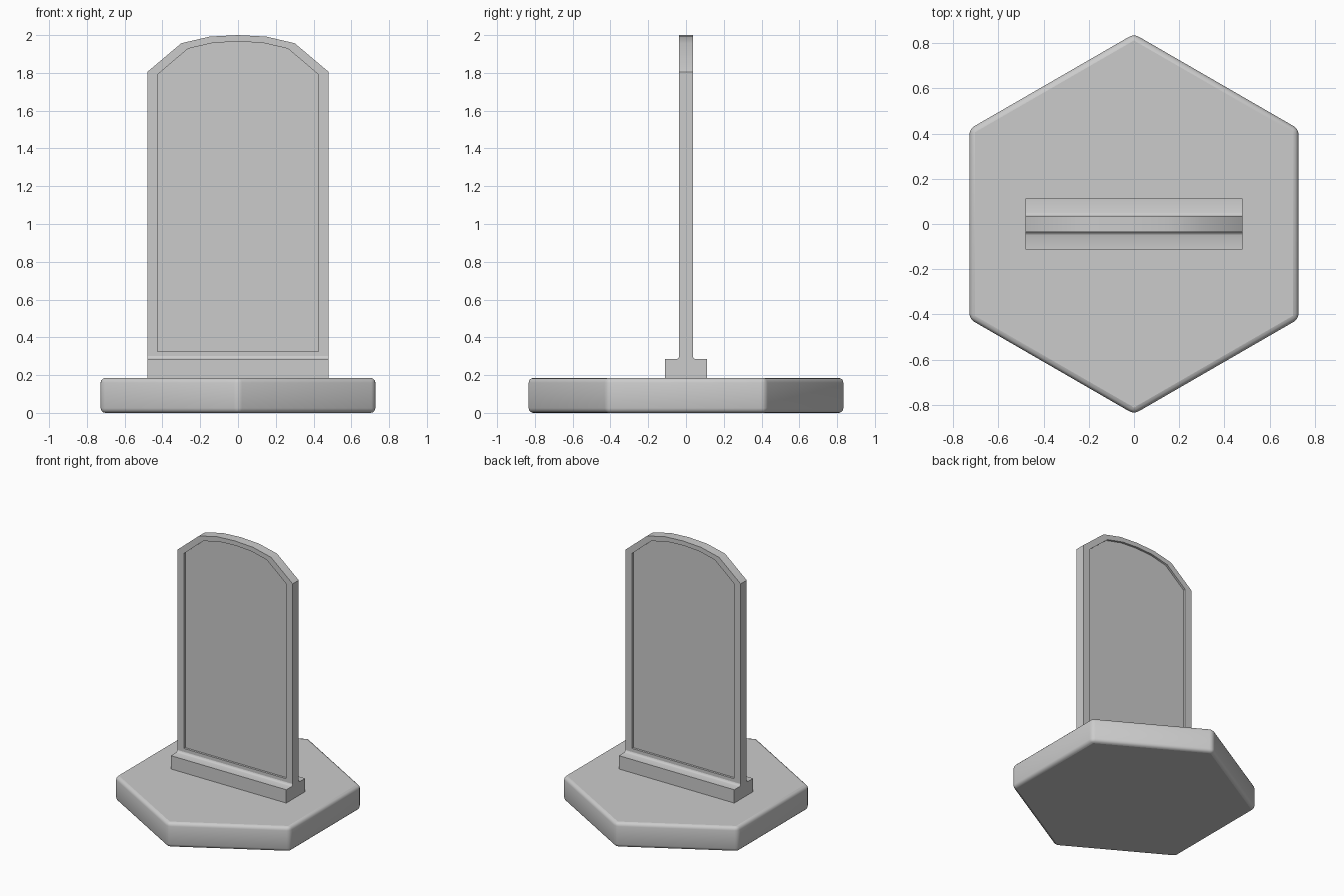
import bpy
import bmesh
import math

old = bpy.data.objects.get("Cube")
if old:
    bpy.data.objects.remove(old, do_unlink=True)

grey = bpy.data.materials.new("light grey")
grey.use_nodes = True
colour = (0.6, 0.6, 0.6, 1)
grey.diffuse_color = colour
grey.node_tree.nodes["Principled BSDF"].inputs["Base Color"].default_value = colour


def loft(name, rings):
    """Skin a row of matching closed outlines and cap both ends."""
    bm = bmesh.new()
    loops = [[bm.verts.new(p) for p in ring] for ring in rings]
    for a, b in zip(loops, loops[1:]):
        for i in range(len(a)):
            j = (i + 1) % len(a)
            bm.faces.new((a[i], a[j], b[j], b[i]))
    bm.faces.new(loops[0])
    bm.faces.new(loops[-1])
    bmesh.ops.recalc_face_normals(bm, faces=bm.faces)
    mesh = bpy.data.meshes.new(name)
    bm.to_mesh(mesh)
    bm.free()
    obj = bpy.data.objects.new(name, mesh)
    bpy.context.collection.objects.link(obj)
    mesh.materials.append(grey)
    return obj


def smooth(obj, degrees):
    bpy.ops.object.select_all(action="DESELECT")
    obj.select_set(True)
    bpy.context.view_layer.objects.active = obj
    bpy.ops.object.shade_smooth_by_angle(angle=math.radians(degrees))


def mirrored(half):
    """Complete a half outline that runs from the bottom up."""
    return half + [(-u, v) for u, v in reversed(half) if u > 0]


# Hexagonal base with softened edges
RADIUS, HEIGHT = 0.84, 0.185
hexagon = [(RADIUS * math.sin(i * math.pi / 3), RADIUS * math.cos(i * math.pi / 3))
           for i in range(6)]
base = loft("base", [[(x, y, z) for x, y in hexagon] for z in (0, HEIGHT)])
bevel = base.modifiers.new("soft edges", "BEVEL")
bevel.width = 0.025
bevel.segments = 3
bevel.limit_method = "ANGLE"
smooth(base, 60)

# Foot rail: stepped section with a small fillet against the panel
HALF_T, HALF_W = 0.036, 0.48
section = mirrored([(0.112, 0.18), (0.112, 0.285), (0.05, 0.285),
                    (0.04, 0.289), (HALF_T, 0.3)])
foot = loft("foot_rail", [[(x, y, z) for y, z in section] for x in (-HALF_W, HALF_W)])
smooth(foot, 50)

# Upright panel with an arched top, recessed on both faces
outer = mirrored([(HALF_W, 0.3), (HALF_W, 1.805), (0.3, 1.957), (0.15, 1.992), (0, 2.0)])
inner = mirrored([(0.425, 0.325), (0.425, 1.792), (0.265, 1.928), (0.132, 1.959), (0, 1.966)])
FLOOR = 0.02
layers = [(inner, -FLOOR), (inner, -HALF_T), (outer, -HALF_T),
          (outer, HALF_T), (inner, HALF_T), (inner, FLOOR)]
panel = loft("arched_panel", [[(x, y, z) for x, z in ring] for ring, y in layers])
smooth(panel, 30)
